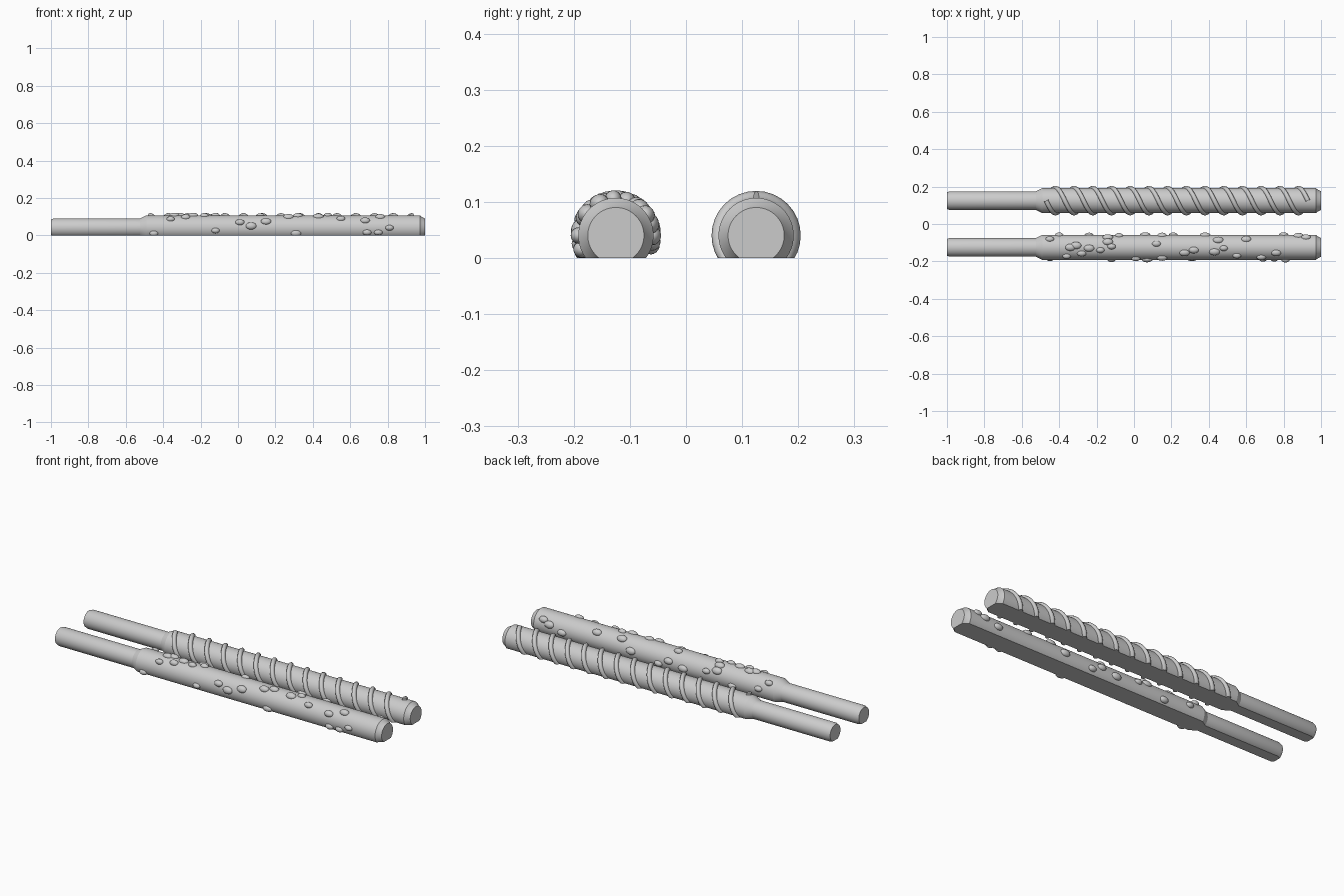
import bpy, bmesh, math, random
from mathutils import Matrix, Vector

random.seed(4)
cube = bpy.data.objects.get("Cube")
if cube:
    bpy.data.objects.remove(cube)

AXIS_Z = 0.04      # height of both rod axes above the flat underside
ROD_Y = 0.125      # sideways offset of each rod
BODY_R = 0.067

grey = bpy.data.materials.new("plain grey")
grey.use_nodes = True
COLOUR = (0.6, 0.6, 0.6, 1)
grey.diffuse_color = COLOUR
grey.node_tree.nodes["Principled BSDF"].inputs["Base Color"].default_value = COLOUR


def finish(bm, name, angle=35):
    """Slice the underside flat at z = 0, cap it and make the object."""
    bmesh.ops.recalc_face_normals(bm, faces=bm.faces)
    bmesh.ops.bisect_plane(bm, geom=bm.verts[:] + bm.edges[:] + bm.faces[:],
                           plane_co=(0, 0, 0), plane_no=(0, 0, 1), clear_inner=True)
    rim = [e for e in bm.edges if e.is_boundary]
    bmesh.ops.holes_fill(bm, edges=rim, sides=0)
    bmesh.ops.recalc_face_normals(bm, faces=bm.faces)
    mesh = bpy.data.meshes.new(name)
    bm.to_mesh(mesh)
    bm.free()
    mesh.materials.append(grey)
    obj = bpy.data.objects.new(name, mesh)
    bpy.context.collection.objects.link(obj)
    bpy.ops.object.select_all(action="DESELECT")
    obj.select_set(True)
    bpy.context.view_layer.objects.active = obj
    bpy.ops.object.shade_smooth_by_angle(angle=math.radians(angle))
    return obj


def loft(bm, rings):
    """Skin a list of point rings and cap both ends."""
    rings = [[bm.verts.new(p) for p in ring] for ring in rings]
    n = len(rings[0])
    for a, b in zip(rings, rings[1:]):
        for i in range(n):
            j = (i + 1) % n
            bm.faces.new((a[i], a[j], b[j], b[i]))
    bm.faces.new(rings[0])
    bm.faces.new(rings[-1])


def around(x, r, angle, y):
    return Vector((x, y + r * math.cos(angle), AXIS_Z + r * math.sin(angle)))


# Turned rods: thin handle, flared shoulder, thick body, chamfered tip
PROFILE = [(-1, 0.045), (-0.985, 0.05), (-0.525, 0.05), (-0.49, BODY_R),
           (0.972, BODY_R), (0.985, 0.057), (1, 0.05)]


def rod(name, y, sides=64):
    bm = bmesh.new()
    loft(bm, [[around(x, r, math.tau * i / sides, y) for i in range(sides)]
              for x, r in PROFILE])
    finish(bm, name, 25)


rod("studded_rod", -ROD_Y)
rod("spiral_rod", ROD_Y)


# Raised double spiral wound around the back rod
def spiral(name, phase, turns=7, steps=32, pitch=0.2, tube=0.0125, sides=8):
    bm = bmesh.new()
    rings = []
    for k in range(turns * steps + 1):
        a = phase + math.tau * k / steps
        centre = around(-0.47 + pitch * k / steps, BODY_R, a, ROD_Y)
        out = Vector((0, math.cos(a), math.sin(a)))
        along = Vector((pitch / math.tau, -BODY_R * math.sin(a),
                        BODY_R * math.cos(a))).normalized()
        side = along.cross(out)
        rings.append([centre + tube * (out * math.cos(t) + side * math.sin(t))
                      for t in (math.tau * i / sides for i in range(sides))])
    loft(bm, rings)
    finish(bm, name, 50)


spiral("spiral_ridge_upper", math.pi / 2)
spiral("spiral_ridge_lower", -math.pi / 2)

# Oval studs on the front rod: position along the rod, angle in degrees
STUDS = [(-.45, 207), (-.36, 135), (-.28, 120), (-.18, 103), (-.12, 193), (.01, 153),
         (.07, 171), (.15, 148), (.31, 207), (.55, 132), (.68, 143), (.69, 202),
         (.75, 202), (.81, 180), (-.45, 48), (-.31, 81), (-.34, 90), (-.24, 94),
         (-.14, 63), (-.12, 86), (.12, 73), (.32, 103), (.27, 117), (.45, 53),
         (.43, 112), (.48, 94), (.76, 117), (.6, 48), (.92, 35), (-.4, 10),
         (-.24, -15), (-.08, 20), (-.14, 35), (.06, 0), (.15, 15), (.21, -10),
         (.38, 10), (.8, 0), (.88, 20)]
bm = bmesh.new()
for x, degrees in STUDS:
    a = math.radians(degrees)
    size = random.uniform(0.8, 1.1)
    place = (Matrix.Translation(around(x, BODY_R - 0.002, a, -ROD_Y))
             @ Matrix.Rotation(a - math.pi / 2, 4, "X")
             @ Matrix.Diagonal((0.027 * size, 0.018 * size, 0.0155, 1)))
    bmesh.ops.create_uvsphere(bm, u_segments=16, v_segments=10, radius=1, matrix=place)
finish(bm, "studs", 60)
